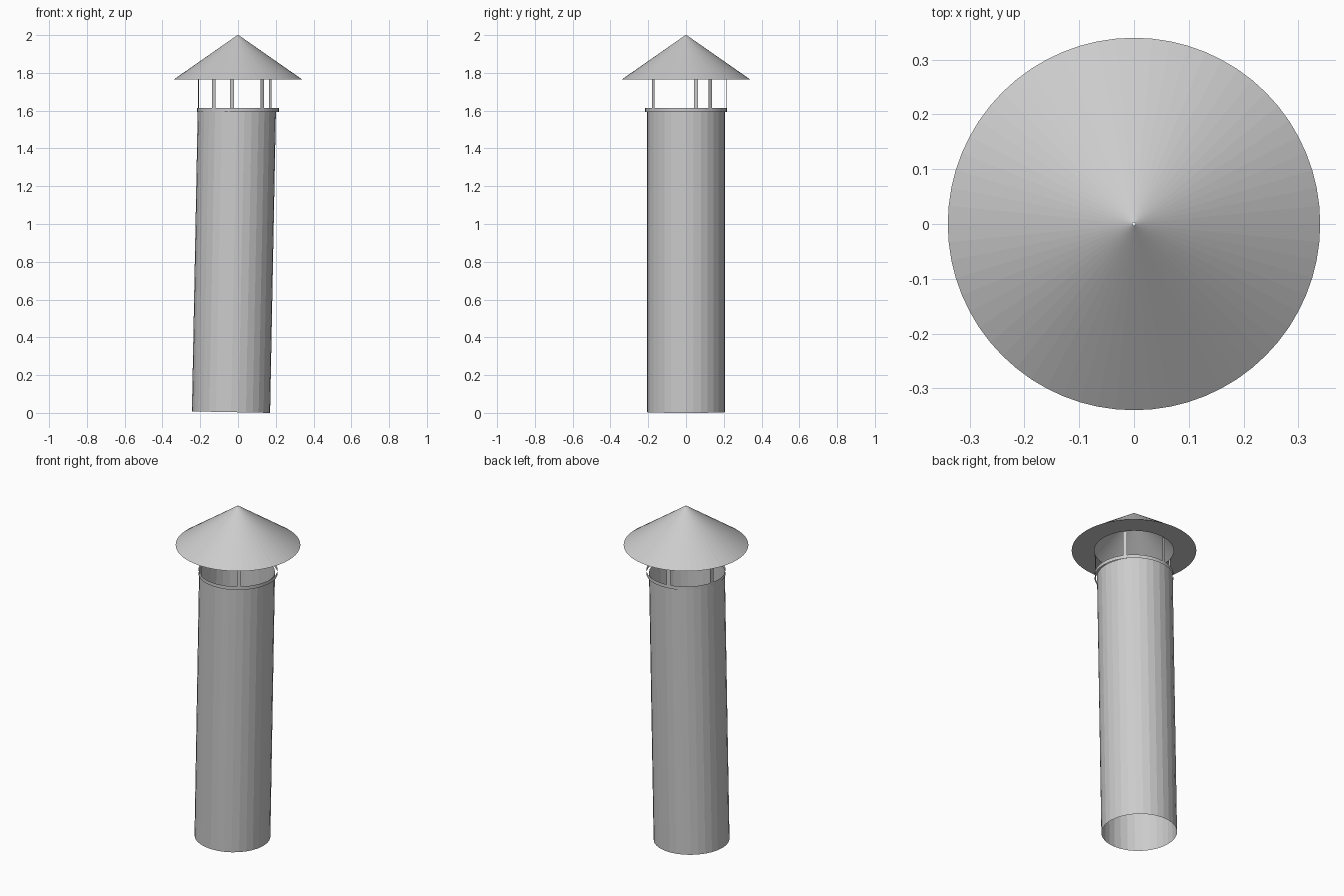
import bpy, bmesh, math
from mathutils import Matrix, Vector

if "Cube" in bpy.data.objects:
    bpy.data.objects.remove(bpy.data.objects["Cube"])


def make_object(name, bm, smooth=None):
    mesh = bpy.data.meshes.new(name)
    bm.to_mesh(mesh)
    bm.free()
    obj = bpy.data.objects.new(name, mesh)
    bpy.context.collection.objects.link(obj)
    if smooth:
        bpy.ops.object.select_all(action='DESELECT')
        obj.select_set(True)
        bpy.context.view_layer.objects.active = obj
        bpy.ops.object.shade_smooth_by_angle(angle=math.radians(smooth))
    return obj


def lathe(profile, sides):
    """Open surface of revolution from (radius, z) points."""
    bm = bmesh.new()
    rings = []
    for r, z in profile:
        rings.append([bm.verts.new((r * math.cos(math.tau * i / sides),
                                    r * math.sin(math.tau * i / sides), z))
                      for i in range(sides)])
    for lo, hi in zip(rings, rings[1:]):
        for i in range(sides):
            j = (i + 1) % sides
            bm.faces.new((lo[i], lo[j], hi[j], hi[i]))
    return bm


# Slightly leaning open pipe
bm = lathe([(0.207, 0), (0.207, 1.602)], 32)
bm.transform(Matrix.Translation((-0.037, 0, 0.004)) @
             Matrix.Rotation(math.radians(1.1), 4, 'Y'))
make_object("flue_pipe", bm)

# Thin collar band around the pipe mouth
make_object("collar_band", lathe([(0.216, 1.594), (0.216, 1.615)], 64))

# Thin strips that carry the cap
bm = bmesh.new()
for x, y in [(0.169, 0.127), (-0.032, 0.211), (-0.209, 0.053),
             (-0.127, -0.172), (0.127, -0.172)]:
    out = Vector((x, y, 0)).normalized()
    side = Vector((-out.y, out.x, 0)) * 0.011
    base = out * 0.215
    corners = [base - side, base + side]
    lo = [bm.verts.new((c.x, c.y, 1.612)) for c in corners]
    hi = [bm.verts.new((c.x, c.y, 1.765)) for c in corners]
    bm.faces.new((lo[0], lo[1], hi[1], hi[0]))
make_object("cap_supports", bm)

# Conical rain cap with a flat underside rim and open middle
make_object("rain_cap", lathe([(0.216, 1.765), (0.34, 1.765), (0.003, 2.0)], 64))
